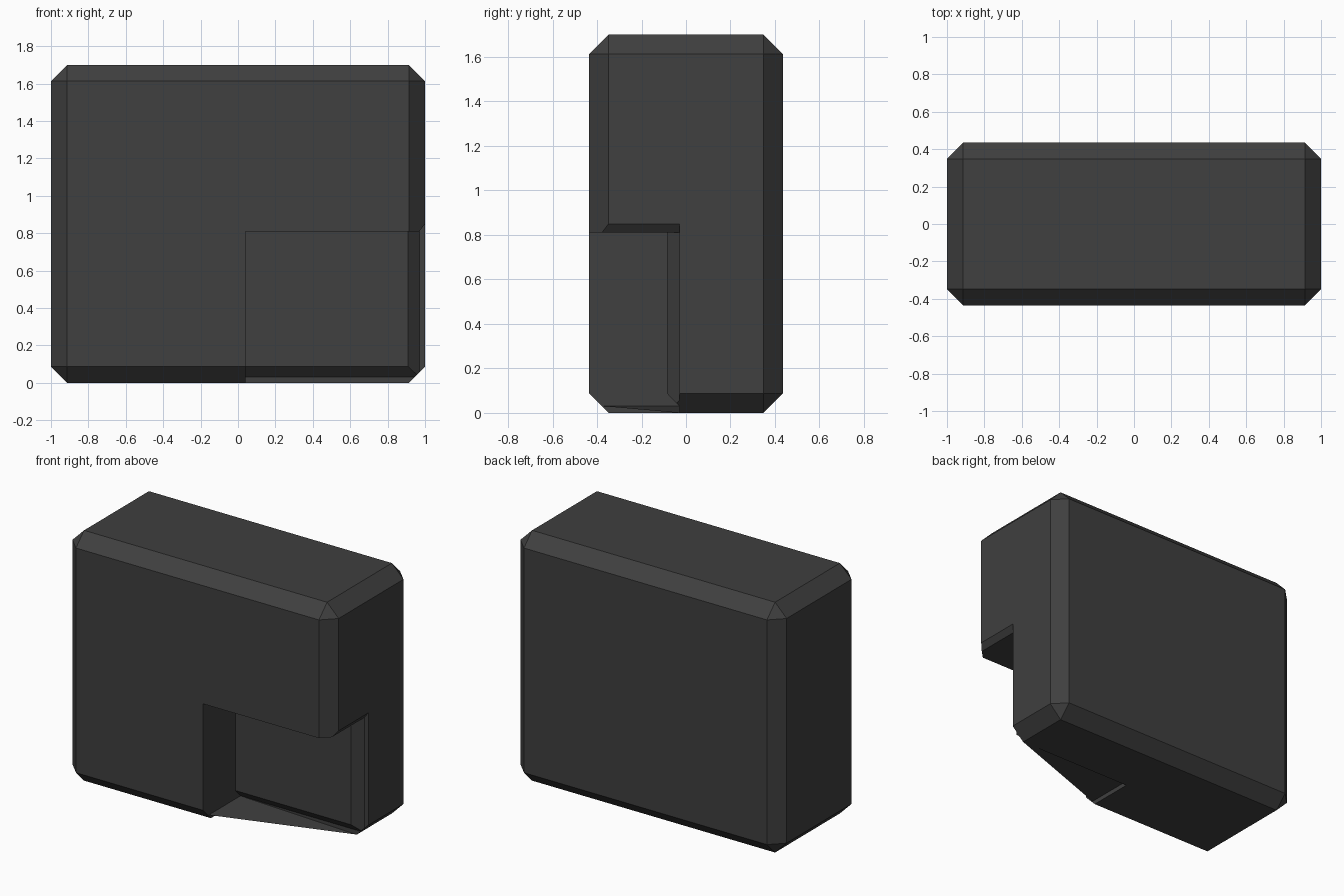
import bpy, bmesh
from mathutils import Vector

default = bpy.data.objects.get("Cube")
if default:
    bpy.data.objects.remove(default, do_unlink=True)

# One dark grey for everything
grey = bpy.data.materials.new("dark_grey")
grey.use_nodes = True
colour = (0.05, 0.05, 0.05, 1)
grey.diffuse_color = colour
grey.node_tree.nodes["Principled BSDF"].inputs["Base Color"].default_value = colour


def make_object(name, bm):
    mesh = bpy.data.meshes.new(name)
    bm.to_mesh(mesh)
    bm.free()
    mesh.materials.append(grey)
    obj = bpy.data.objects.new(name, mesh)
    bpy.context.collection.objects.link(obj)
    return obj


def prism(name, points, sweep):
    """Closed prism from a flat outline swept along a vector."""
    bm = bmesh.new()
    face = bm.faces.new([bm.verts.new(p) for p in points])
    swept = bmesh.ops.extrude_face_region(bm, geom=[face])["geom"]
    verts = [v for v in swept if isinstance(v, bmesh.types.BMVert)]
    bmesh.ops.translate(bm, verts=verts, vec=Vector(sweep))
    bmesh.ops.recalc_face_normals(bm, faces=bm.faces)
    return make_object(name, bm)


# Chamfered block
bm = bmesh.new()
bmesh.ops.create_cube(bm, size=1)
bmesh.ops.scale(bm, verts=bm.verts, vec=(2, 0.87, 1.7))
bmesh.ops.translate(bm, verts=bm.verts, vec=(0, 0, 0.85))
bmesh.ops.bevel(bm, geom=bm.edges[:], offset=0.087, segments=1, affect='EDGES')
body = make_object("body", bm)

# Lower front notch: main recess, chamfered back corner, flared ceiling edge
recess = [(-0.6, -0.2), (-0.03, -0.2), (-0.03, 0.03), (-0.085, 0.087),
          (-0.085, 0.81), (-0.6, 0.81)]
corner = [(0.91, -0.3), (0.91, -0.085), (0.97, -0.03), (1.1, -0.03), (1.1, -0.3)]
flare = [(0.97, 0.7), (0.97, 0.81), (1.06, 0.93), (1.06, 0.7)]
cutters = [
    prism("recess_cutter", [(0.04, y, z) for y, z in recess], (1.2, 0, 0)),
    prism("corner_cutter", [(x, y, -0.2) for x, y in corner], (0, 0, 1.01)),
    prism("flare_cutter", [(x, -0.6, z) for x, z in flare], (0, 0.57, 0)),
]
for cutter in cutters:
    cutter.hide_render = True
    cut = body.modifiers.new(cutter.name, 'BOOLEAN')
    cut.operation = 'DIFFERENCE'
    cut.solver = 'EXACT'
    cut.object = cutter

# Bake the cuts and drop the cutters
bpy.context.view_layer.update()
graph = bpy.context.evaluated_depsgraph_get()
baked = bpy.data.meshes.new_from_object(body.evaluated_get(graph))
body.modifiers.clear()
body.data = baked
for cutter in cutters:
    bpy.data.objects.remove(cutter, do_unlink=True)
body.data.materials.clear()
body.data.materials.append(grey)
for poly in body.data.polygons:
    poly.material_index = 0

# Thin sloping web closing the notch underneath, facing down
bm = bmesh.new()
web = [(0.91, -0.03, 0), (0.04, -0.37, 0.03), (0.04, -0.03, 0.03)]
face = bm.faces.new([bm.verts.new(p) for p in web])
face.normal_update()
if face.normal.z > 0:
    face.normal_flip()
make_object("notch_floor", bm)
